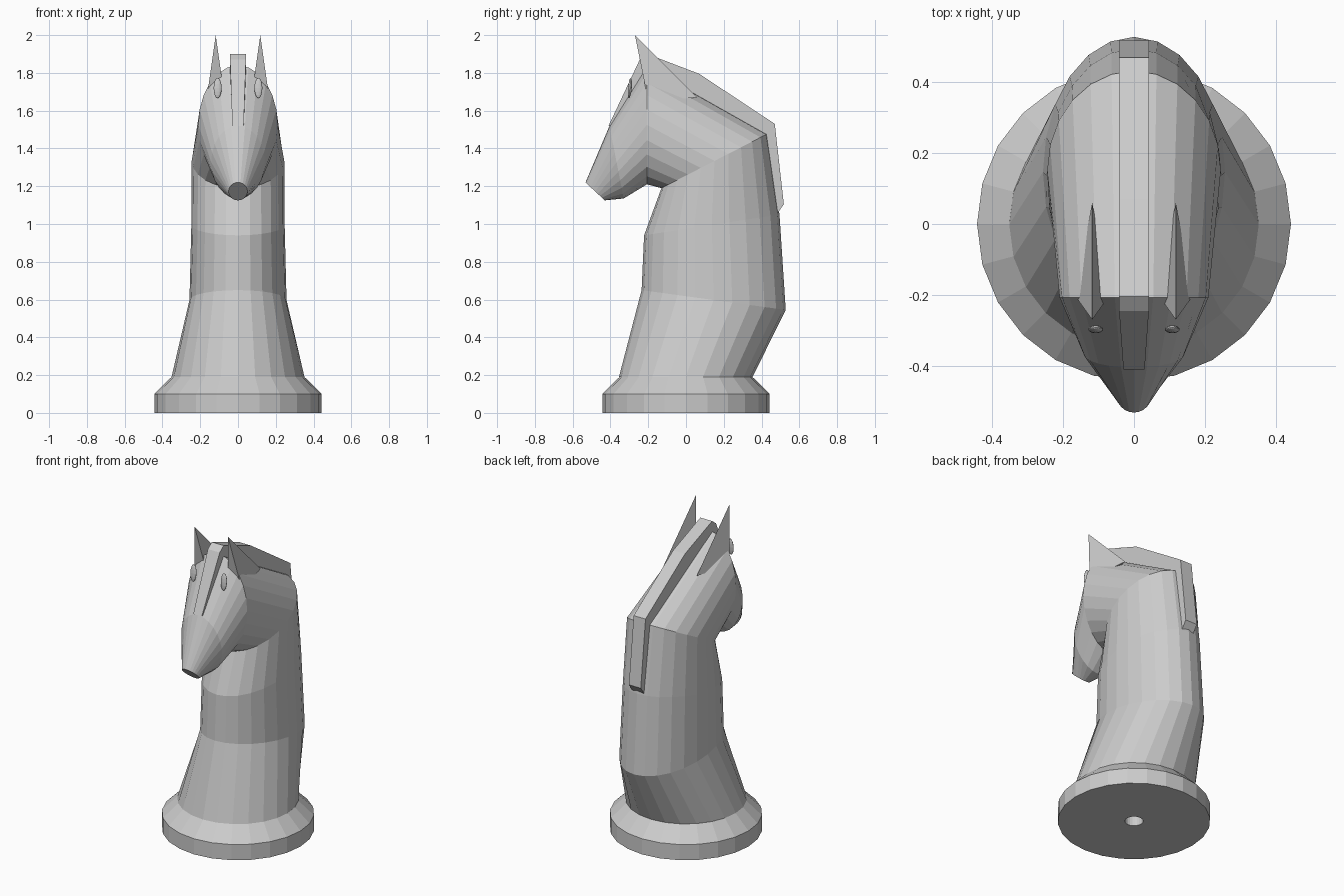
import bpy, bmesh, math
from mathutils import Vector

if "Cube" in bpy.data.objects:
    bpy.data.objects.remove(bpy.data.objects["Cube"])

SIDES = 24

stone = bpy.data.materials.new("light_grey")
stone.diffuse_color = (0.6, 0.6, 0.6, 1)
stone.use_nodes = True
stone.node_tree.nodes["Principled BSDF"].inputs["Base Color"].default_value = stone.diffuse_color


def finish(name, bm):
    bmesh.ops.recalc_face_normals(bm, faces=bm.faces)
    mesh = bpy.data.meshes.new(name)
    bm.to_mesh(mesh)
    bm.free()
    mesh.materials.append(stone)
    obj = bpy.data.objects.new(name, mesh)
    bpy.context.collection.objects.link(obj)
    return obj


def loft(name, rings, caps=True, closed=False):
    """Each ring: front (y, z), back (y, z), half width in x."""
    bm = bmesh.new()
    loops = []
    for front, back, half in rings:
        f, b = Vector((0, *front)), Vector((0, *back))
        mid, arm = (f + b) / 2, (b - f) / 2
        loops.append([bm.verts.new(mid + arm * math.cos(a) + Vector((half * math.sin(a), 0, 0)))
                      for a in (2 * math.pi * i / SIDES for i in range(SIDES))])
    pairs = list(zip(loops, loops[1:]))
    if closed:
        pairs.append((loops[-1], loops[0]))
    for lo, hi in pairs:
        for i in range(SIDES):
            j = (i + 1) % SIDES
            bm.faces.new((lo[i], lo[j], hi[j], hi[i]))
    if caps:
        bm.faces.new(loops[0])
        bm.faces.new(loops[-1])
    return finish(name, bm)


# Turned base with a small bore underneath
base_profile = [(0.053, 0.19), (0.053, 0), (0.443, 0), (0.443, 0.1), (0.352, 0.19)]
loft("base", [((-r, z), (r, z), r) for r, z in base_profile], caps=False, closed=True)

# Neck and head: one loft that bends forward into the muzzle
loft("neck_and_head", [
    ((-0.355, 0.19), (0.352, 0.19), 0.352),
    ((-0.235, 0.65), (0.528, 0.545), 0.257),
    ((-0.222, 0.94), (0.495, 1.05), 0.247),
    ((-0.13, 1.19), (0.432, 1.478), 0.245),
    ((-0.207, 1.21), (-0.207, 1.84), 0.21),
    ((-0.33, 1.135), (-0.405, 1.52), 0.142),
    ((-0.43, 1.125), (-0.532, 1.22), 0.05),
])

# Mane ridge: outline in y, z with half width
mane = [(-0.41, 1.52, 0.03), (-0.245, 1.87, 0.042), (-0.205, 1.9, 0.042),
        (0.07, 1.795, 0.042), (0.47, 1.53, 0.042), (0.518, 1.105, 0.042),
        (0.48, 1.05, 0.042), (0.4, 1.44, 0.042), (-0.03, 1.68, 0.042),
        (-0.18, 1.74, 0.042), (-0.35, 1.52, 0.03)]
bm = bmesh.new()
left = [bm.verts.new((-w, y, z)) for y, z, w in mane]
right = [bm.verts.new((w, y, z)) for y, z, w in mane]
bm.faces.new(left)
bm.faces.new(right[::-1])
for i in range(len(mane)):
    j = (i + 1) % len(mane)
    bm.faces.new((left[i], right[i], right[j], left[j]))
finish("mane", bm)

# Ears and eyes on both sides
for side, label in ((-1, "left"), (1, "right")):
    x = 0.118 * side
    bm = bmesh.new()
    tip = bm.verts.new((x, -0.27, 2.0))
    foot = [bm.verts.new(p) for p in ((x - 0.05, -0.2, 1.65), (x + 0.05, -0.2, 1.65), (x, 0.06, 1.67))]
    bm.faces.new(foot)
    for i in range(3):
        bm.faces.new((foot[i], foot[(i + 1) % 3], tip))
    finish("ear_" + label, bm)

    bm = bmesh.new()
    bmesh.ops.create_uvsphere(bm, u_segments=16, v_segments=8, radius=1)
    eye = finish("eye_" + label, bm)
    eye.scale = (0.021, 0.01, 0.054)
    eye.rotation_euler = (math.radians(-5), 0, 0)
    eye.location = (0.108 * side, -0.297, 1.72)
